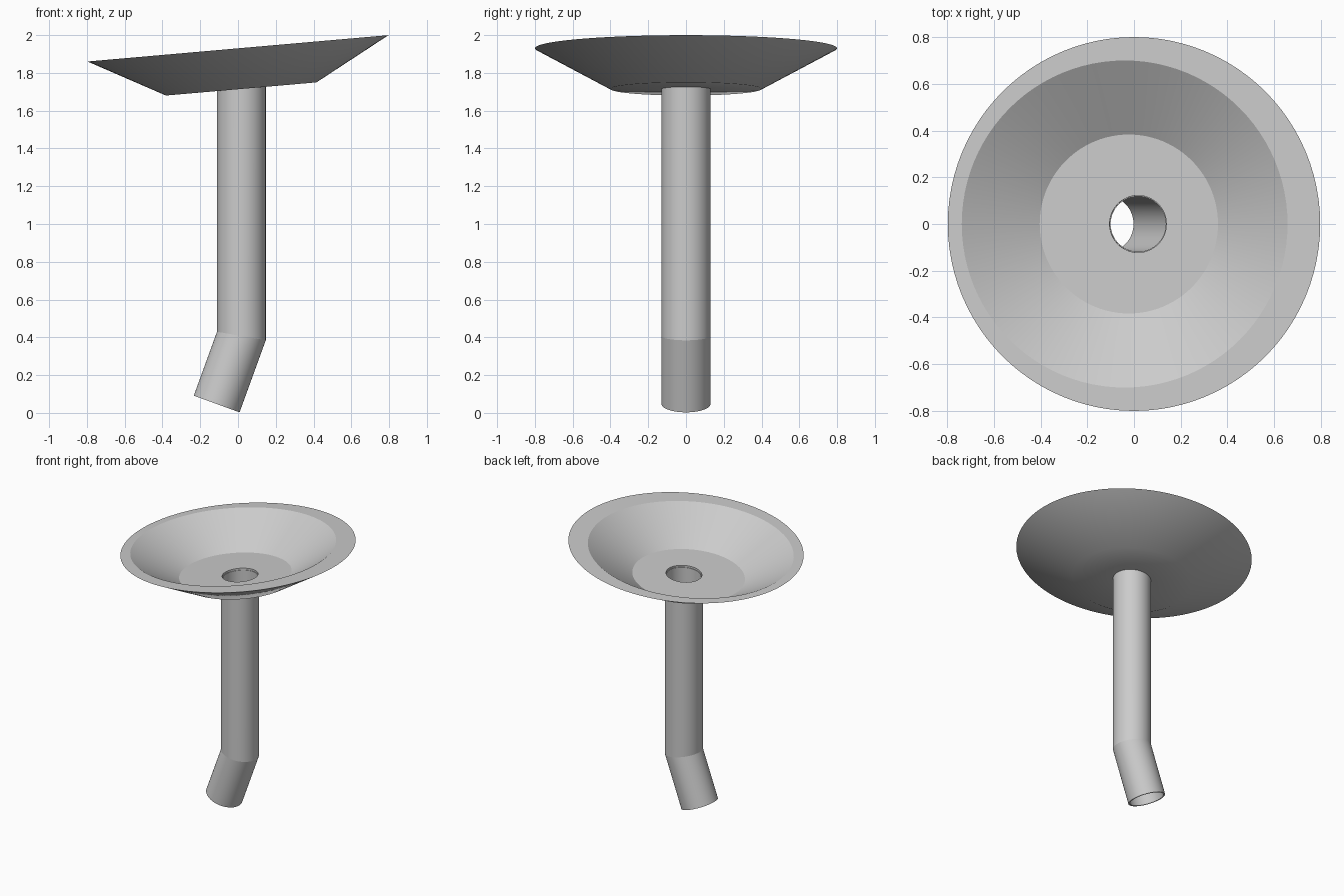
import bpy
import bmesh
from math import cos, sin, tan, pi, radians

if "Cube" in bpy.data.objects:
    bpy.data.objects.remove(bpy.data.objects["Cube"], do_unlink=True)

SEGMENTS = 96
BOWL_TILT = radians(5)
BEND = radians(20)

grey = bpy.data.materials.new("light grey")
grey.use_nodes = True
colour = (0.6, 0.6, 0.6, 1)
grey.diffuse_color = colour
grey.node_tree.nodes["Principled BSDF"].inputs["Base Color"].default_value = colour


def loft(name, rings):
    """Skin a closed loop of tilted rings: (x, z, half width in x, radius in y, slope)."""
    bm = bmesh.new()
    loops = []
    for cx, cz, hx, hy, slope in rings:
        loop = []
        for i in range(SEGMENTS):
            a = 2 * pi * i / SEGMENTS
            dx = hx * cos(a)
            loop.append(bm.verts.new((cx + dx, hy * sin(a), cz + dx * slope)))
        loops.append(loop)
    for k, low in enumerate(loops):
        high = loops[(k + 1) % len(loops)]
        for i in range(SEGMENTS):
            j = (i + 1) % SEGMENTS
            bm.faces.new((low[i], low[j], high[j], high[i]))
    bmesh.ops.recalc_face_normals(bm, faces=bm.faces)
    mesh = bpy.data.meshes.new(name)
    bm.to_mesh(mesh)
    bm.free()
    mesh.materials.append(grey)
    obj = bpy.data.objects.new(name, mesh)
    bpy.context.collection.objects.link(obj)
    bpy.ops.object.select_all(action="DESELECT")
    obj.select_set(True)
    bpy.context.view_layer.objects.active = obj
    bpy.ops.object.shade_smooth_by_angle(angle=radians(30))
    return obj


def disc(x, z, r):
    """Circle lying in the tilted plane of the bowl."""
    return (x, z, r * cos(BOWL_TILT), r, tan(BOWL_TILT))


# Tilted bowl: underside, rim, off-centre hollow, floor and drain hole
loft("funnel_bowl", [
    disc(0.018, 1.715, 0.122),
    disc(0.017, 1.715, 0.40),
    disc(0.0, 1.93, 0.80),
    disc(-0.04, 1.9265, 0.70),
    disc(-0.022, 1.727, 0.383),
    disc(0.017, 1.7305, 0.122),
])

# Upright pipe and angled spout, meeting at a mitred joint
OUTER, INNER = 0.129, 0.118
PIPE_X = 0.018


def pipe_top(r):
    return (PIPE_X, 1.717, r, r, tan(BOWL_TILT))


def joint(r):
    return (PIPE_X, 0.407, r, r, -tan(BEND / 2))


def spout_end(r):
    return (-0.113, 0.047, r * cos(BEND), r, -tan(BEND))


for name, top, bottom in (("upright_pipe", pipe_top, joint),
                          ("angled_spout", joint, spout_end)):
    loft(name, [bottom(OUTER), top(OUTER), top(INNER), bottom(INNER)])
